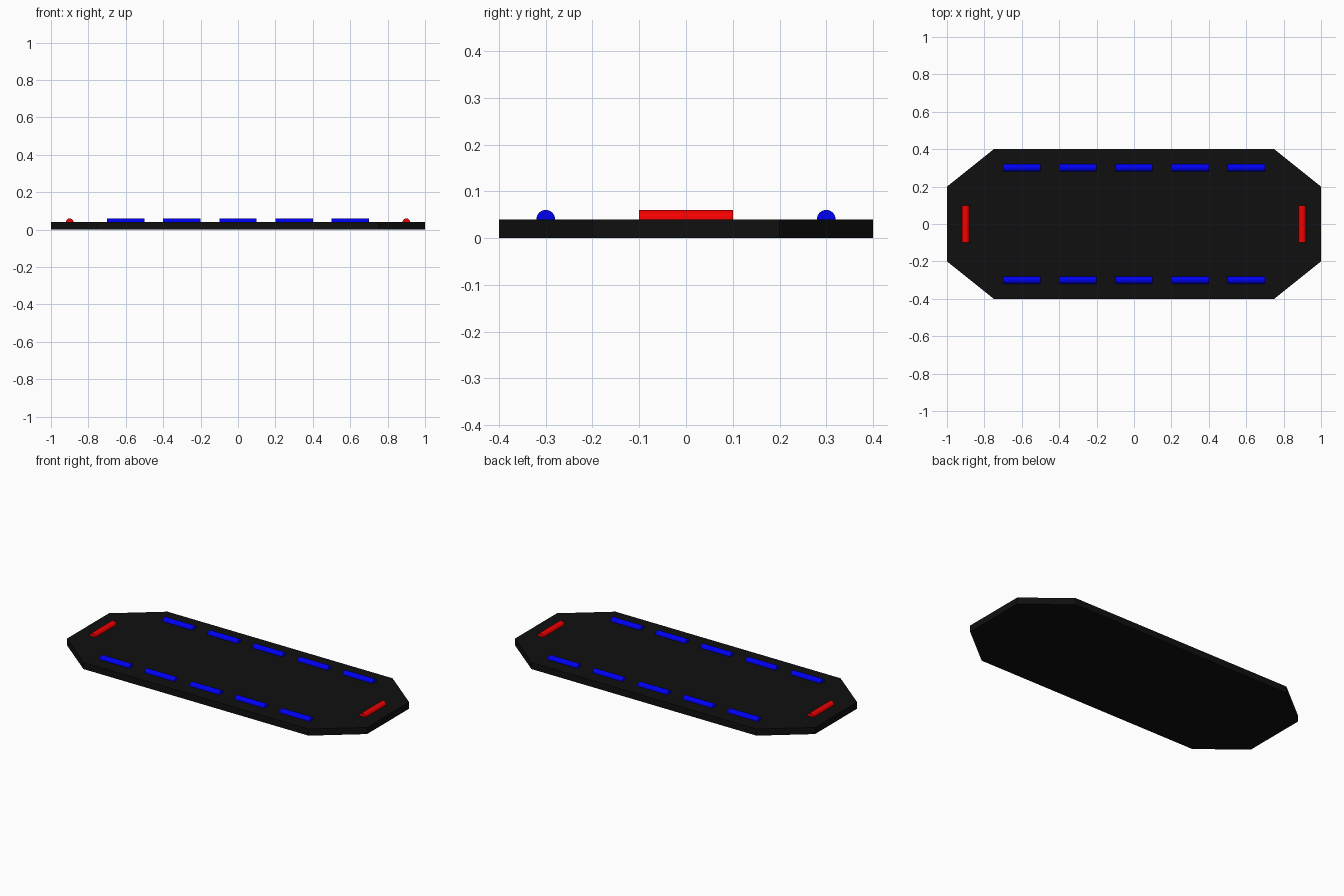
import bpy, bmesh
from math import pi

if "Cube" in bpy.data.objects:
    bpy.data.objects.remove(bpy.data.objects["Cube"])

def material(name, color):
    m = bpy.data.materials.new(name)
    m.diffuse_color = color
    m.use_nodes = True
    m.node_tree.nodes["Principled BSDF"].inputs["Base Color"].default_value = m.diffuse_color
    return m

black = material("black", (0.005, 0.005, 0.005, 1))
blue = material("blue", (0.0, 0.0, 0.9, 1))
red = material("red", (0.9, 0.0, 0.0, 1))

# Octagonal base plate, extruded from its outline
outline = [(1, -0.2), (1, 0.2), (0.75, 0.4), (-0.75, 0.4),
           (-1, 0.2), (-1, -0.2), (-0.75, -0.4), (0.75, -0.4)]
bm = bmesh.new()
face = bm.faces.new([bm.verts.new((x, y, 0)) for x, y in outline])
ext = bmesh.ops.extrude_face_region(bm, geom=[face])
top = [g for g in ext["geom"] if isinstance(g, bmesh.types.BMVert)]
bmesh.ops.translate(bm, vec=(0, 0, 0.04), verts=top)
bmesh.ops.recalc_face_normals(bm, faces=bm.faces)
mesh = bpy.data.meshes.new("base_plate")
bm.to_mesh(mesh)
bm.free()
mesh.materials.append(black)
plate = bpy.data.objects.new("base_plate", mesh)
bpy.context.collection.objects.link(plate)

# Light tubes, half sunk into the plate
def tube(name, x, y, rotation, mat):
    bpy.ops.mesh.primitive_cylinder_add(vertices=32, radius=0.02, depth=0.2,
                                        location=(x, y, 0.04), rotation=rotation)
    ob = bpy.context.object
    ob.name = name
    ob.data.materials.append(mat)
    bpy.ops.object.shade_smooth_by_angle()

# Blue side lights
for side, y in (("front", -0.3), ("back", 0.3)):
    for i in range(5):
        tube(f"{side}_light_{i + 1}", -0.6 + 0.3 * i, y, (0, pi / 2, 0), blue)

# Red end lights
for side, x in (("left", -0.9), ("right", 0.9)):
    tube(f"{side}_end_light", x, 0, (pi / 2, 0, 0), red)
